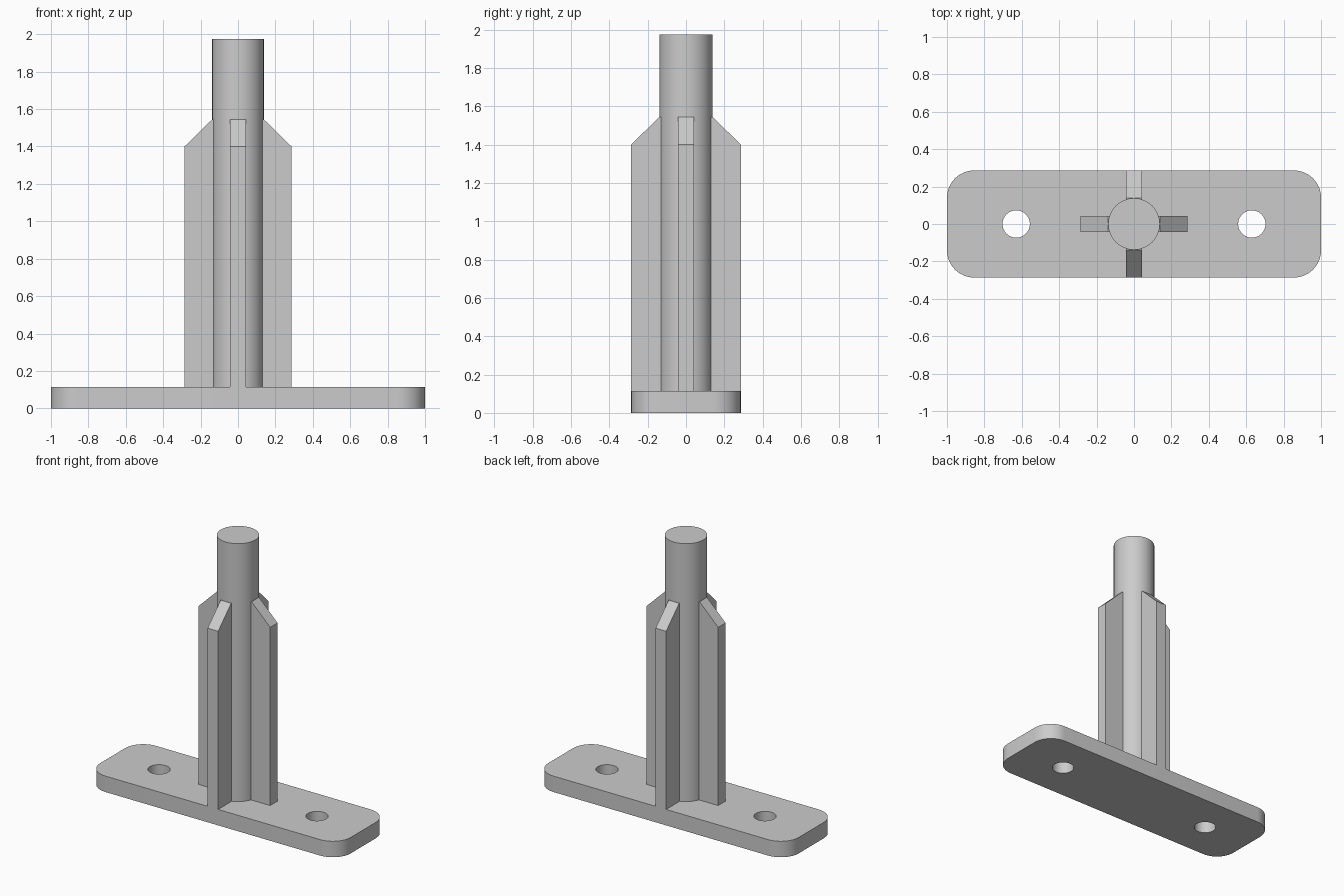
import bpy
import bmesh
import math
from mathutils import Matrix, Vector

cube = bpy.data.objects.get("Cube")
if cube:
    bpy.data.objects.remove(cube, do_unlink=True)

grey = bpy.data.materials.new("plain grey")
grey.use_nodes = True
colour = (0.6, 0.6, 0.6, 1)
grey.diffuse_color = colour
grey.node_tree.nodes["Principled BSDF"].inputs["Base Color"].default_value = colour

PLATE_TOP = 0.115
HALF_DEPTH = 0.286
POST_RADIUS = 0.138
POST_TOP = 1.975
FIN_TOP = 1.545
FIN_SHOULDER = 1.4


def add_object(name, bm):
    """Turn a bmesh into a named grey object."""
    bmesh.ops.recalc_face_normals(bm, faces=bm.faces)
    mesh = bpy.data.meshes.new(name)
    bm.to_mesh(mesh)
    bm.free()
    mesh.materials.append(grey)
    obj = bpy.data.objects.new(name, mesh)
    bpy.context.collection.objects.link(obj)
    return obj


def cylinder(name, radius, bottom, top, x=0):
    bm = bmesh.new()
    bmesh.ops.create_cone(
        bm, cap_ends=True, segments=64, radius1=radius, radius2=radius,
        depth=top - bottom, matrix=Matrix.Translation((x, 0, (bottom + top) / 2)))
    return add_object(name, bm)


def smooth(obj):
    bpy.ops.object.select_all(action='DESELECT')
    obj.select_set(True)
    bpy.context.view_layer.objects.active = obj
    bpy.ops.object.shade_smooth_by_angle(angle=math.radians(30))


# Base plate with rounded corners
bm = bmesh.new()
bmesh.ops.create_cube(
    bm, size=1,
    matrix=Matrix.Translation((0, 0, PLATE_TOP / 2))
    @ Matrix.Diagonal((2, 2 * HALF_DEPTH, PLATE_TOP, 1)))
uprights = [e for e in bm.edges
            if abs(e.verts[0].co.z - e.verts[1].co.z) > PLATE_TOP / 2]
bmesh.ops.bevel(bm, geom=uprights, offset=0.145, segments=12,
                profile=0.5, affect='EDGES')
plate = add_object("base_plate", bm)

# Two screw holes through the plate
cutters = []
for side in (-1, 1):
    cutter = cylinder("hole_cutter", 0.073, -0.1, 0.3, side * 0.63)
    cutter.hide_render = True
    cutters.append(cutter)
    cut = plate.modifiers.new("screw_hole", 'BOOLEAN')
    cut.operation = 'DIFFERENCE'
    cut.solver = 'EXACT'
    cut.object = cutter
bpy.context.view_layer.objects.active = plate
for cut in list(plate.modifiers):
    bpy.ops.object.modifier_apply(modifier=cut.name)
for cutter in cutters:
    bpy.data.objects.remove(cutter, do_unlink=True)
smooth(plate)

# Round post
smooth(cylinder("post", POST_RADIUS, PLATE_TOP, POST_TOP))

# Four stiffening fins with sloped shoulders
profile = [(0.1, PLATE_TOP), (HALF_DEPTH, PLATE_TOP), (HALF_DEPTH, FIN_SHOULDER),
           (POST_RADIUS, FIN_TOP), (0.1, FIN_TOP)]
for turn, side in enumerate(("left", "back", "right", "front")):
    bm = bmesh.new()
    face = bm.faces.new([bm.verts.new((x, -0.042, z)) for x, z in profile])
    side_wall = bmesh.ops.extrude_face_region(bm, geom=[face])["geom"]
    moved = [v for v in side_wall if isinstance(v, bmesh.types.BMVert)]
    bmesh.ops.translate(bm, verts=moved, vec=Vector((0, 0.084, 0)))
    bmesh.ops.rotate(bm, verts=bm.verts, cent=(0, 0, 0),
                     matrix=Matrix.Rotation(turn * math.pi / 2, 3, 'Z'))
    add_object(side + "_fin", bm)
